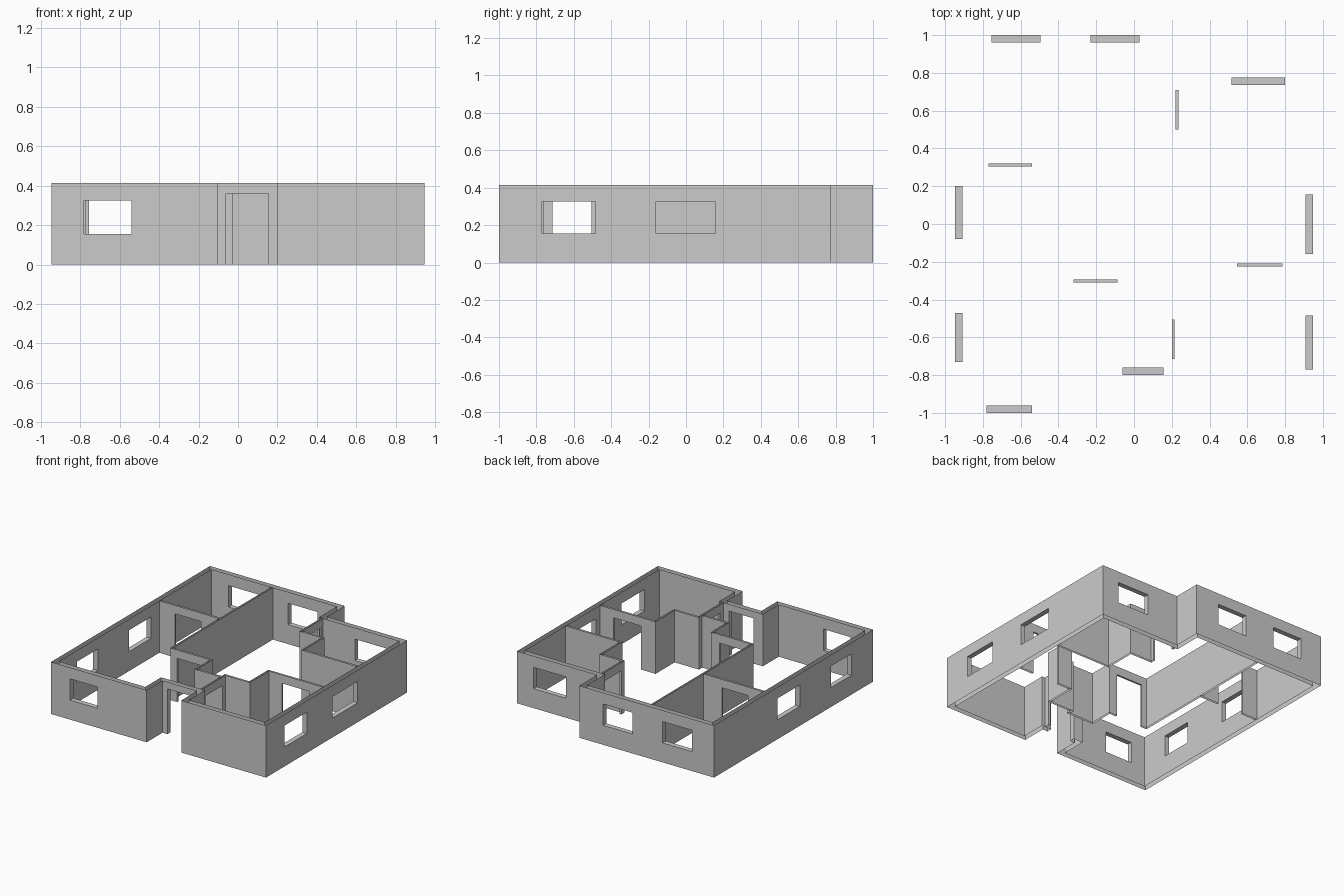
import bpy
import bmesh

default_cube = bpy.data.objects.get("Cube")
if default_cube:
    bpy.data.objects.remove(default_cube, do_unlink=True)

HEIGHT = 0.415
OUTER = 0.04       # outer wall thickness
INNER = 0.015      # partition thickness
SIDE = 0.947       # half width of the house
WINDOW = (0.155, 0.325)
FRONT_DOOR = (0, 0.36)
DOOR = (0, 0.347)

plaster = bpy.data.materials.new("plaster_grey")
plaster.use_nodes = True
colour = (0.6, 0.6, 0.6, 1)
plaster.diffuse_color = colour
plaster.node_tree.nodes["Principled BSDF"].inputs["Base Color"].default_value = colour


def along_x(y, x0, x1, thick, levels=(0, HEIGHT)):
    """Box running along x whose front face lies at y."""
    return ((x0, x1), (y, y + thick), levels)


def along_y(x, y0, y1, thick, levels=(0, HEIGHT)):
    """Box running along y whose low-x face lies at x."""
    return ((x, x + thick), (y0, y1), levels)


def inside(point, boxes):
    return any(all(lo < p < hi for p, (lo, hi) in zip(point, box)) for box in boxes)


def build_walls(name, walls, openings):
    """Join wall boxes, cut the openings and skin the result, open at top and foot."""
    grid = [sorted({round(v, 4) for box in walls + openings for v in box[axis]})
            for axis in range(3)]
    counts = [len(line) - 1 for line in grid]

    def solid(cell):
        if any(c < 0 or c >= n for c, n in zip(cell, counts)):
            return False
        mid = [(grid[a][c] + grid[a][c + 1]) / 2 for a, c in enumerate(cell)]
        return inside(mid, walls) and not inside(mid, openings)

    cells = {(i, j, k) for i in range(counts[0]) for j in range(counts[1])
             for k in range(counts[2]) if solid((i, j, k))}
    bm = bmesh.new()
    verts = {}

    def vert(index):
        if index not in verts:
            verts[index] = bm.verts.new([grid[a][n] for a, n in enumerate(index)])
        return verts[index]

    for cell in sorted(cells):
        for axis in range(3):
            for step in (0, 1):
                neighbour = list(cell)
                neighbour[axis] += 2 * step - 1
                if tuple(neighbour) in cells:
                    continue
                # The shell has no cap and no underside
                if axis == 2 and not 0 <= neighbour[axis] < counts[2]:
                    continue
                u, v = (axis + 1) % 3, (axis + 2) % 3
                corners = []
                for du, dv in ((0, 0), (1, 0), (1, 1), (0, 1)):
                    index = list(cell)
                    index[axis] += step
                    index[u] += du
                    index[v] += dv
                    corners.append(vert(tuple(index)))
                bm.faces.new(corners if step else corners[::-1])

    bmesh.ops.dissolve_limit(bm, angle_limit=0.01, verts=bm.verts[:], edges=bm.edges[:])
    mesh = bpy.data.meshes.new(name)
    bm.to_mesh(mesh)
    bm.free()
    mesh.materials.append(plaster)
    obj = bpy.data.objects.new(name, mesh)
    bpy.context.collection.objects.link(obj)
    return obj


# Outer walls, with a recessed porch in front and a stepped back corner
RIGHT_IN = SIDE - OUTER
outer_walls = [
    along_y(-SIDE, -1, 1, OUTER),
    along_y(RIGHT_IN, -1, 0.775, OUTER),
    along_x(-1, -SIDE, -0.105, OUTER),
    along_x(-1, 0.2, SIDE, OUTER),
    along_y(-0.145, -1, -0.76, OUTER),
    along_y(0.2, -1, -0.76, OUTER),
    along_x(-0.8, -0.145, 0.24, OUTER),
    along_x(0.96, -SIDE, 0.24, OUTER),
    along_y(0.2, 0.735, 1, OUTER),
    along_x(0.735, 0.2, SIDE, OUTER),
]
outer_openings = [
    along_x(-1, -0.78, -0.54, OUTER, WINDOW),
    along_x(0.96, -0.755, -0.495, OUTER, WINDOW),
    along_x(0.96, -0.23, 0.03, OUTER, WINDOW),
    along_x(0.735, 0.515, 0.8, OUTER, WINDOW),
    along_y(-SIDE, -0.08, 0.2, OUTER, WINDOW),
    along_y(-SIDE, -0.73, -0.47, OUTER, WINDOW),
    along_y(RIGHT_IN, -0.16, 0.155, OUTER, WINDOW),
    along_y(RIGHT_IN, -0.77, -0.485, OUTER, WINDOW),
    along_x(-0.8, -0.062, 0.155, OUTER, FRONT_DOOR),
]
build_walls("outer_walls", outer_walls, outer_openings)

# Partitions between the rooms
partitions = [
    along_x(0.305, OUTER - SIDE, -0.365, INNER),
    along_y(-0.38, -0.31, 0.96, INNER),
    along_x(-0.31, -0.38, -0.013, INNER),
    along_y(-0.028, -0.505, -0.295, INNER),
    along_x(-0.505, -0.028, 0.215, INNER),
    along_y(0.2, -0.76, -0.45, INNER),
    along_x(-0.465, 0.2, 0.43, INNER),
    along_y(0.415, -0.465, -0.21, INNER),
    along_x(-0.225, 0.415, RIGHT_IN, INNER),
    along_x(0.205, 0.415, RIGHT_IN, INNER),
    along_y(0.415, 0.205, 0.475, INNER),
    along_x(0.46, 0.22, 0.43, INNER),
    along_y(0.22, 0.46, 0.735, INNER),
]
doorways = [
    along_x(0.305, -0.77, -0.54, INNER, DOOR),
    along_x(-0.31, -0.32, -0.087, INNER, DOOR),
    along_y(0.2, -0.715, -0.505, INNER, DOOR),
    along_x(-0.225, 0.545, 0.785, INNER, DOOR),
    along_y(0.22, 0.5, 0.71, INNER, DOOR),
]
build_walls("partition_walls", partitions, doorways)
